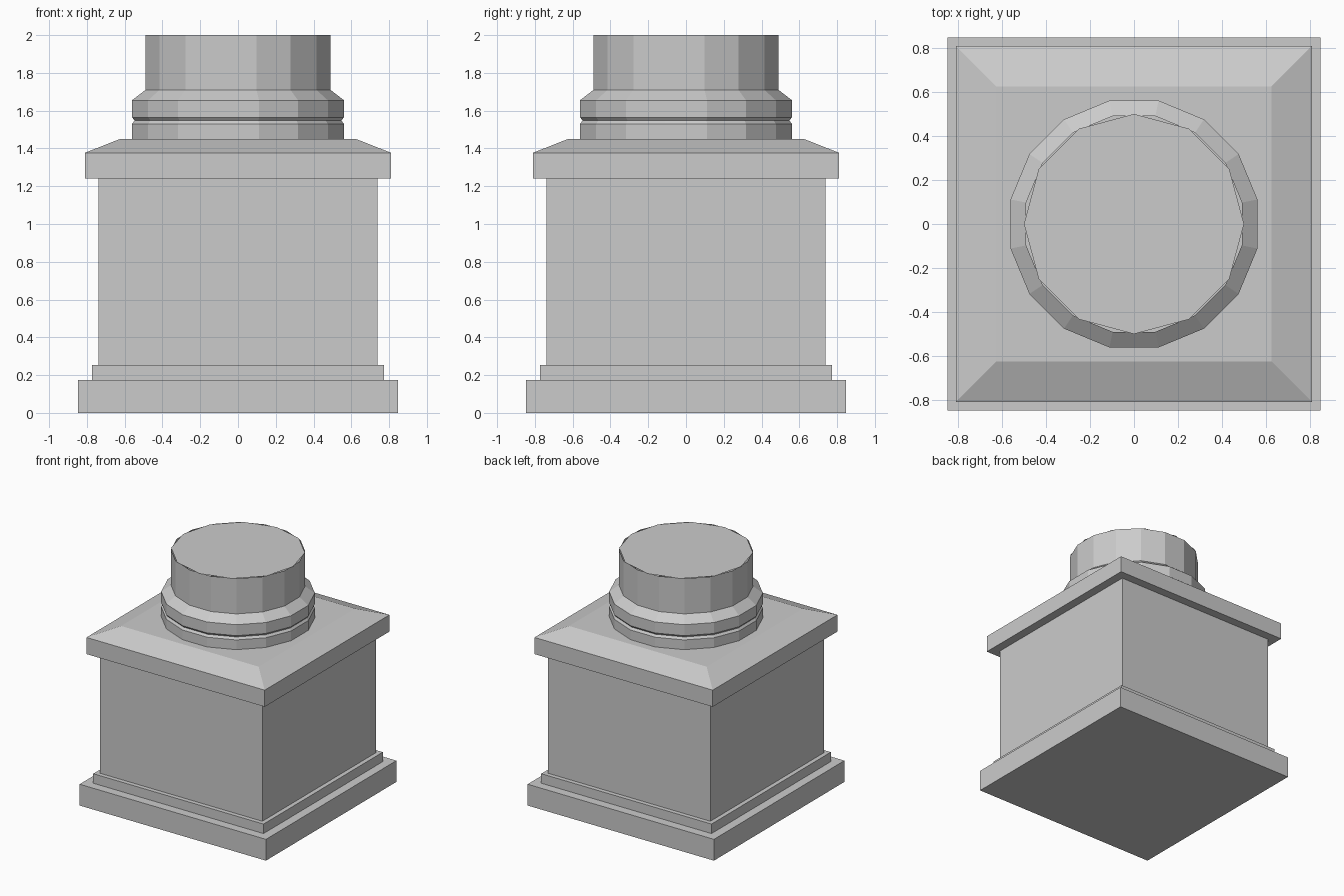
import bpy, bmesh, math

if "Cube" in bpy.data.objects:
    bpy.data.objects.remove(bpy.data.objects["Cube"])

stone = bpy.data.materials.new("grey stone")
stone.diffuse_color = (0.6, 0.6, 0.6, 1)
stone.use_nodes = True
stone.node_tree.nodes["Principled BSDF"].inputs["Base Color"].default_value = stone.diffuse_color


def add_object(name, bm):
    mesh = bpy.data.meshes.new(name)
    bmesh.ops.recalc_face_normals(bm, faces=bm.faces)
    bm.to_mesh(mesh)
    bm.free()
    mesh.materials.append(stone)
    obj = bpy.data.objects.new(name, mesh)
    bpy.context.collection.objects.link(obj)
    return obj


def prism(name, sides, profile, caps=True):
    """Stack of regular polygons; profile = (half width across flats, z)."""
    bm = bmesh.new()
    step = 2 * math.pi / sides
    rings = []
    for half, z in profile:
        r = half / math.cos(step / 2)
        rings.append([bm.verts.new((r * math.cos((i + 0.5) * step),
                                    r * math.sin((i + 0.5) * step), z))
                      for i in range(sides)])
    for low, high in zip(rings, rings[1:]):
        for i in range(sides):
            j = (i + 1) % sides
            bm.faces.new((low[i], low[j], high[j], high[i]))
    if caps:
        bm.faces.new(rings[0][::-1])
        bm.faces.new(rings[-1])
    return add_object(name, bm)


# Square pedestal
prism("plinth", 4, [(0.847, 0), (0.847, 0.175)])
prism("plinth_step", 4, [(0.774, 0.175), (0.774, 0.253)])
prism("pedestal_block", 4, [(0.738, 0.253), (0.738, 1.24)])
prism("pedestal_cap", 4, [(0.81, 1.24), (0.81, 1.377), (0.625, 1.45)])

# Column foot: grooved collar tapering into the open shaft
prism("column_foot", 16, [(0.561, 1.45), (0.561, 1.53), (0.547, 1.548),
                          (0.561, 1.565), (0.561, 1.655), (0.49, 1.71),
                          (0.49, 2.0)], caps=False)

# Twelve-sided lid closing the shaft
bm = bmesh.new()
bm.faces.new([bm.verts.new((0.5 * math.cos(i * math.pi / 6),
                            0.5 * math.sin(i * math.pi / 6), 2.0))
              for i in range(12)])
lid = add_object("shaft_lid", bm)
if lid.data.polygons[0].normal.z < 0:
    lid.data.flip_normals()
